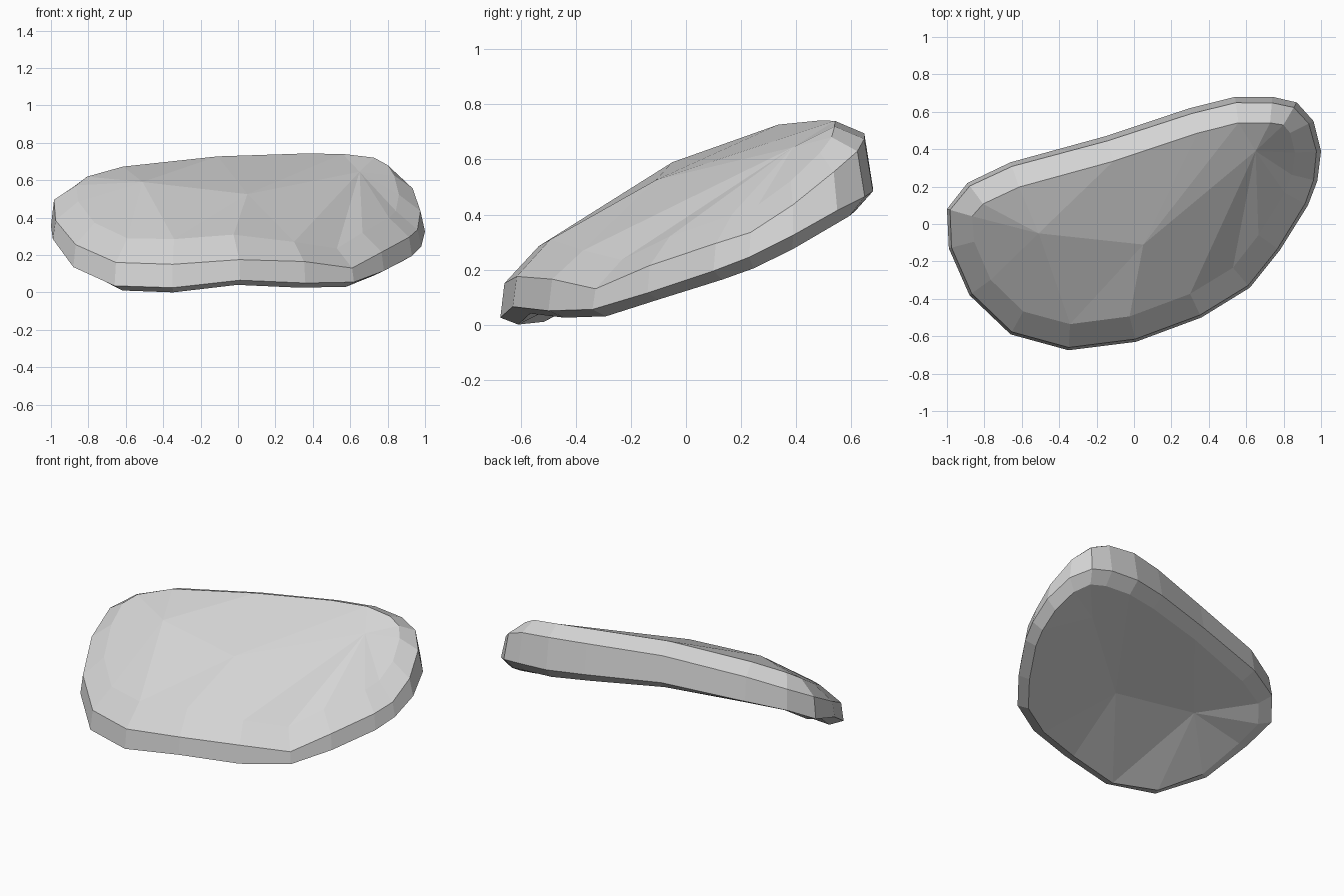
import bpy, bmesh
from mathutils import Vector

if "Cube" in bpy.data.objects:
    bpy.data.objects.remove(bpy.data.objects["Cube"])

# Outline of the stone: x, y, lower rim height, upper rim height
OUTLINE = [
    (-1.0, .08, .36, .50), (-.99, -.13, .29, .39), (-.88, -.38, .14, .26),
    (-.66, -.59, .04, .165), (-.35, -.675, .03, .155), (.01, -.63, .07, .18),
    (.36, -.50, .055, .17), (.62, -.34, .06, .135), (.78, -.14, .12, .22),
    (.93, .10, .20, .30), (.98, .23, .25, .34), (1.0, .39, .33, .44),
    (.96, .55, .42, .56), (.87, .65, .47, .635), (.74, .68, .49, .68),
    (.54, .68, .50, .70), (.30, .62, .51, .70), (-.15, .47, .52, .685),
    (-.66, .33, .48, .63), (-.89, .22, .44, .57)]
# Inner points that carry the broad faces: x, y, underside height, top height
SPINE = [(-.51, -.05, .30, .595), (.05, -.11, .255, .53), (.65, .39, .33, .65)]
N = len(OUTLINE)


def inward(i):
    """Unit vector pointing into the outline at column i."""
    a, b = OUTLINE[i - 1], OUTLINE[(i + 1) % N]
    return Vector((a[1] - b[1], b[0] - a[0])).normalized()


def ring(bm, inset, height):
    """Loop of vertices moved inward, with heights given by a rule."""
    verts = []
    for i, (x, y, low, high) in enumerate(OUTLINE):
        n, d = inward(i), inset(x, y)
        z = height(x, y, low, high, n)
        verts.append(bm.verts.new((x + n.x * d, y + n.y * d, z)))
    return verts


def cap(bm, loop, spine):
    """Close a loop with broad facets meeting at the spine points."""
    near = [spine[0 if p[0] < -.25 else 1 if p[0] < .4 else 2] for p in OUTLINE]
    for i in range(N):
        j = (i + 1) % N
        bm.faces.new([loop[i], loop[j], near[j]])
        if near[i] != near[j]:
            bm.faces.new([loop[i], near[j], near[i]])


def top_rise(x, n):
    """Height of the top bevel: steep at the front, shallow at the back."""
    rise = .09 + .045 * n.y
    return min(rise, .105) if x > .2 else rise


bm = bmesh.new()
rings = [
    # underside bevel
    ring(bm, lambda x, y: .065 if x > -.5 else .085,
         lambda x, y, lo, hi, n: lo - .025 - .07 * max(0, y)),
    # widest edge
    ring(bm, lambda x, y: 0, lambda x, y, lo, hi, n: lo),
    # upper rim
    ring(bm, lambda x, y: .015 + .025 * max(0, y), lambda x, y, lo, hi, n: hi),
    # top bevel
    ring(bm, lambda x, y: .14, lambda x, y, lo, hi, n: hi + top_rise(x, n))]
for lower, upper in zip(rings, rings[1:]):
    for i in range(N):
        j = (i + 1) % N
        bm.faces.new([lower[i], lower[j], upper[j], upper[i]])

# Broad underside and top
cap(bm, rings[0], [bm.verts.new((x, y, lo)) for x, y, lo, hi in SPINE])
cap(bm, rings[-1], [bm.verts.new((x, y, hi)) for x, y, lo, hi in SPINE])
bmesh.ops.recalc_face_normals(bm, faces=bm.faces[:])
drop = min(v.co.z for v in bm.verts)
for v in bm.verts:
    v.co.z -= drop

mesh = bpy.data.meshes.new("flat_stone")
bm.to_mesh(mesh)
bm.free()
stone = bpy.data.objects.new("flat_stone", mesh)
bpy.context.collection.objects.link(stone)

grey = bpy.data.materials.new("stone_grey")
grey.diffuse_color = (.66, .66, .66, 1)
grey.use_nodes = True
grey.node_tree.nodes["Principled BSDF"].inputs["Base Color"].default_value = grey.diffuse_color
mesh.materials.append(grey)
